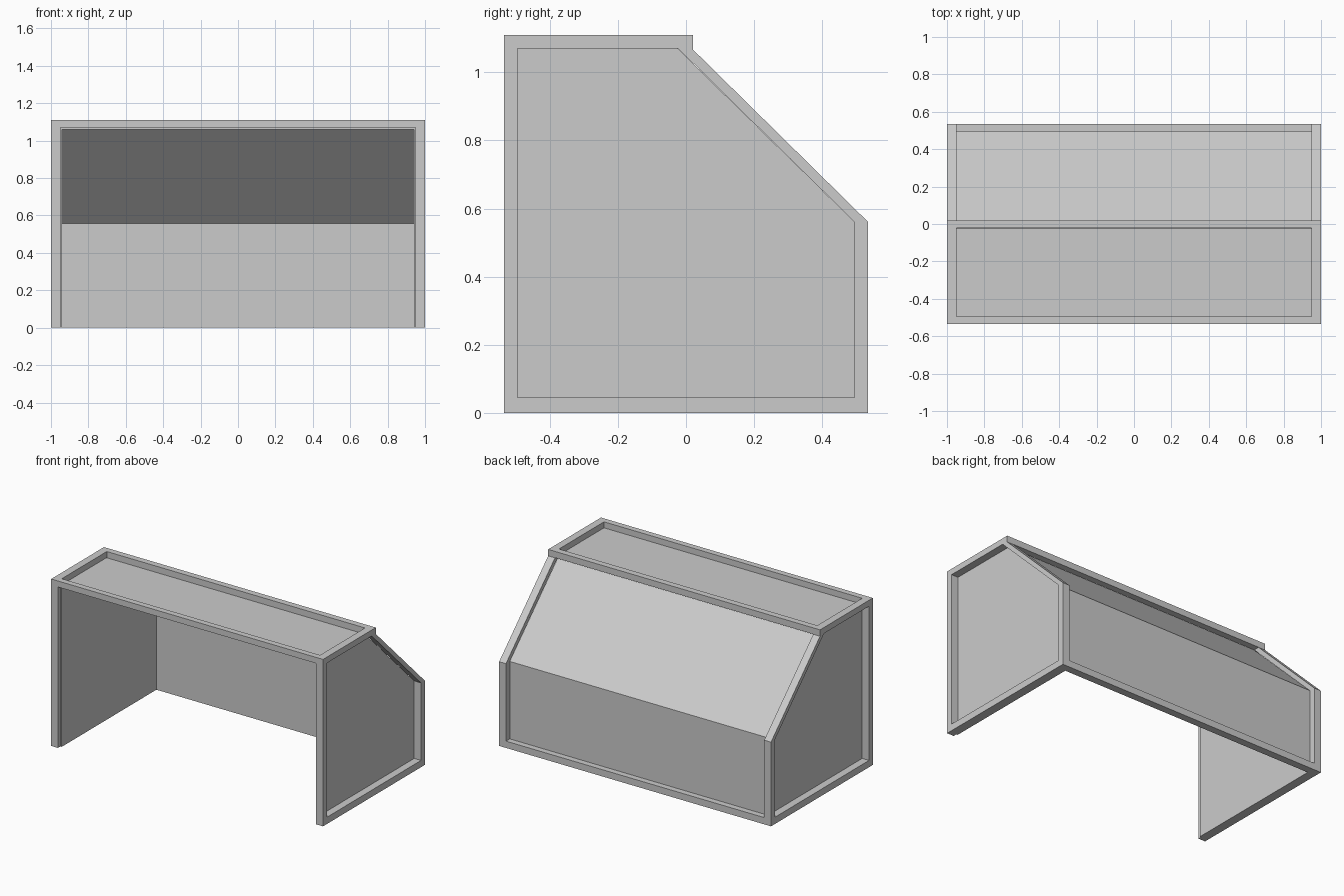
import bpy
import bmesh

if "Cube" in bpy.data.objects:
    bpy.data.objects.remove(bpy.data.objects["Cube"])


def finish(name, bm, mirror=False):
    bmesh.ops.recalc_face_normals(bm, faces=bm.faces)
    mesh = bpy.data.meshes.new(name)
    bm.to_mesh(mesh)
    bm.free()
    ob = bpy.data.objects.new(name, mesh)
    bpy.context.collection.objects.link(ob)
    if mirror:
        ob.modifiers.new("Mirror", 'MIRROR').use_axis[0] = True
    return ob


def ring(name, outer, inner, x0, x1, closed=True, mirror=False):
    """Band between two matching y-z outlines, extruded along x."""
    bm = bmesh.new()
    rows = [[bm.verts.new((x, y, z)) for y, z in pts]
            for pts, x in ((outer, x0), (outer, x1), (inner, x1), (inner, x0))]
    n = len(outer)
    for i in range(n if closed else n - 1):
        j = (i + 1) % n
        for a in range(4):
            b = (a + 1) % 4
            bm.faces.new((rows[a][i], rows[a][j], rows[b][j], rows[b][i]))
    if not closed:
        for i in (0, n - 1):
            bm.faces.new([r[i] for r in rows])
    return finish(name, bm, mirror)


def prism(name, profile, x0, x1, mirror=False):
    """Solid y-z profile extruded along x."""
    bm = bmesh.new()
    face = bm.faces.new([bm.verts.new((x0, y, z)) for y, z in profile])
    ext = bmesh.ops.extrude_face_region(bm, geom=[face], use_keep_orig=True)
    verts = [g for g in ext["geom"] if isinstance(g, bmesh.types.BMVert)]
    bmesh.ops.translate(bm, verts=verts, vec=(x1 - x0, 0, 0))
    return finish(name, bm, mirror)


def bar(name, y0, y1, z0, z1):
    return prism(name, [(y0, z0), (y1, z0), (y1, z1), (y0, z1)], -0.95, 0.95)


# Side frames around the recessed side walls
outer = [(-0.535, 0), (0.535, 0), (0.535, 0.56), (0.02, 1.067),
         (0.02, 1.11), (-0.535, 1.11)]
inner = [(-0.495, 0.045), (0.495, 0.045), (0.495, 0.56), (-0.022, 1.069),
         (-0.025, 1.07), (-0.495, 1.07)]
ring("side_frame", outer, inner, 0.95, 1.0, mirror=True)

# Thin side walls, set just inside the frames
prism("side_wall", [(-0.51, 0), (0.495, 0), (0.495, 0.56), (-0.025, 1.07),
                    (-0.51, 1.07)], 0.94, 0.95, mirror=True)

# One bent sheet: back wall, sloped roof and flat top
ring("back_and_roof_sheet",
     [(0.495, 0), (0.495, 0.56), (-0.025, 1.07), (-0.51, 1.07)],
     [(0.485, 0), (0.485, 0.556), (-0.029, 1.06), (-0.51, 1.06)],
     -0.95, 0.95, closed=False)

# Long bars joining the side frames
bar("front_top_bar", -0.535, -0.495, 1.07, 1.11)
bar("rear_top_bar", -0.022, 0.02, 1.068, 1.11)
bar("back_bottom_bar", 0.495, 0.535, 0, 0.045)
